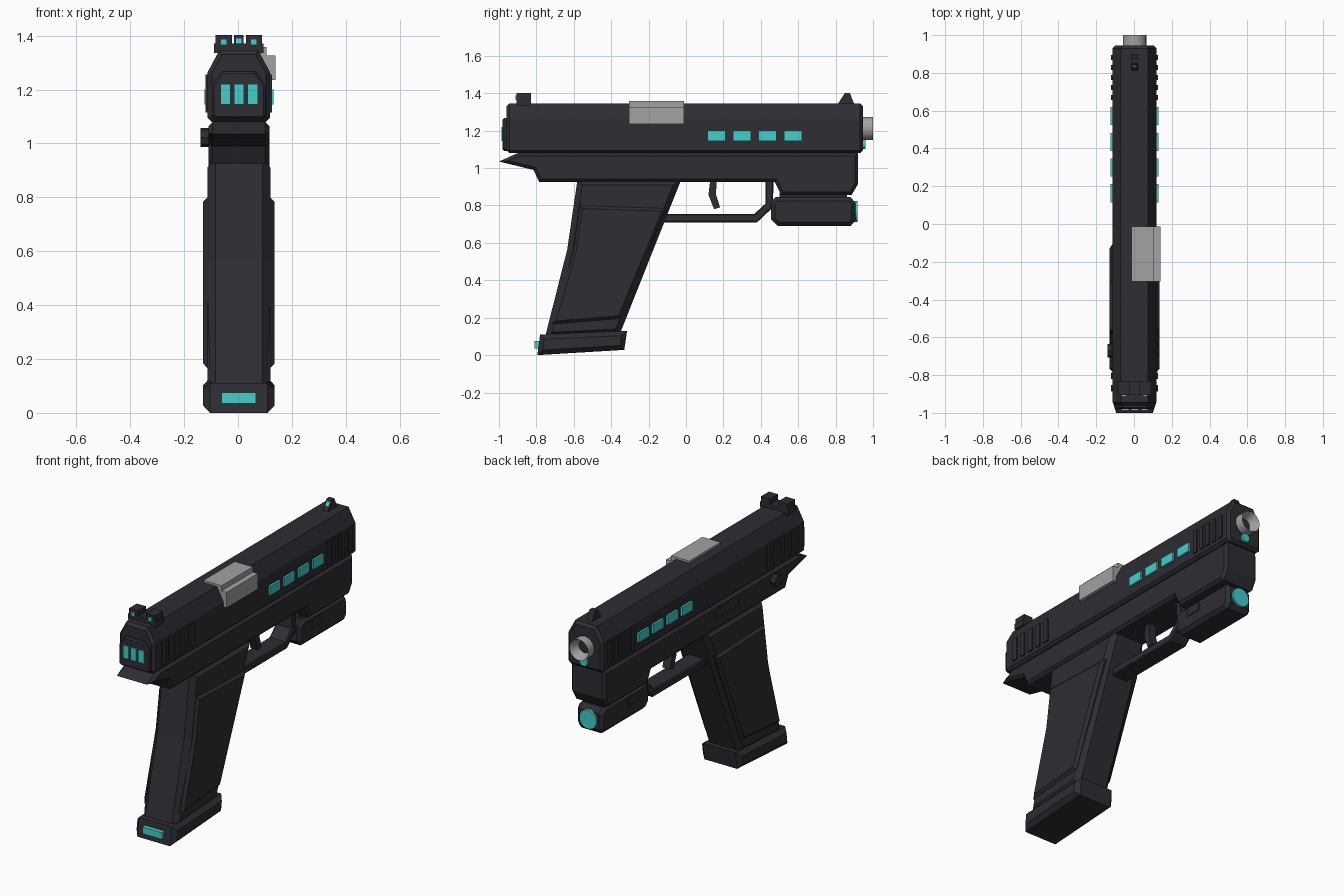
import bpy, bmesh, math
from mathutils import Matrix, Vector

if "Cube" in bpy.data.objects:
    bpy.data.objects.remove(bpy.data.objects["Cube"])

X0 = 0.003  # sideways centre line of the gun


def material(name, rgb):
    m = bpy.data.materials.new(name)
    m.diffuse_color = (*rgb, 1)
    m.use_nodes = True
    m.node_tree.nodes["Principled BSDF"].inputs["Base Color"].default_value = m.diffuse_color
    return m


DARK = material("dark_gunmetal", (0.026, 0.026, 0.034))
GREY = material("bare_steel", (0.36, 0.36, 0.37))
TEAL = material("glow_teal", (0.055, 0.62, 0.60))


def finish(name, bm, mat):
    bmesh.ops.recalc_face_normals(bm, faces=bm.faces)
    me = bpy.data.meshes.new(name)
    bm.to_mesh(me)
    bm.free()
    me.materials.append(mat)
    ob = bpy.data.objects.new(name, me)
    bpy.context.collection.objects.link(ob)
    return ob


def prism(name, pts, lo, hi, axis="x", rim=0.0, mat=DARK):
    """Extrude a profile from lo to hi, with a chamfered rim on both caps.
    axis x: points are (y, z); axis y: points are (x, z)."""
    lo, hi = lo + rim, hi - rim
    bm = bmesh.new()
    place = (lambda a, b, t: (t, a, b)) if axis == "x" else (lambda a, b, t: (a, t, b))
    v0 = [bm.verts.new(place(a, b, lo)) for a, b in pts]
    v1 = [bm.verts.new(place(a, b, hi)) for a, b in pts]
    caps = [bm.faces.new(v0), bm.faces.new(v1)]
    n = len(pts)
    for i in range(n):
        j = (i + 1) % n
        bm.faces.new((v0[i], v0[j], v1[j], v1[i]))
    bmesh.ops.recalc_face_normals(bm, faces=bm.faces)
    if rim:
        bmesh.ops.inset_region(bm, faces=caps, thickness=rim, depth=rim, use_even_offset=True)
    return finish(name, bm, mat)


def box(name, x, y, z, mat=DARK):
    return prism(name, [(y[0], z[0]), (y[1], z[0]), (y[1], z[1]), (y[0], z[1])], x[0], x[1], mat=mat)


def cylinder(name, centre, radius, depth, axis="y", sides=24, mat=DARK, bore=None):
    bm = bmesh.new()
    rot = Matrix.Rotation(math.radians(-90), 4, "X" if axis == "y" else "Y")
    bmesh.ops.create_cone(bm, cap_ends=True, segments=sides, radius1=radius, radius2=radius,
                          depth=depth, matrix=Matrix.Translation(centre) @ rot)
    if bore:  # hollow out the +y end
        cap = max(bm.faces, key=lambda f: f.calc_center_median().y)
        bmesh.ops.inset_region(bm, faces=[cap], thickness=radius - bore, use_even_offset=True)
        bmesh.ops.translate(bm, verts=cap.verts, vec=(0, -depth * 0.6, 0))
    ob = finish(name, bm, mat)
    bpy.context.view_layer.objects.active = ob
    ob.select_set(True)
    bpy.ops.object.shade_smooth_by_angle(angle=math.radians(35))
    ob.select_set(False)
    return ob


# slide and its rear plate
half = [(0.1, 1.08), (0.116, 1.095), (0.116, 1.264), (0.072, 1.346)]
section = [(X0 + x, z) for x, z in half] + [(X0 - x, z) for x, z in reversed(half)]
prism("slide", section, -0.96, 0.946, "y", rim=0.016)
plate = [(X0 + x * 0.86, 1.18 + (z - 1.213) * 0.66) for x, z in half]
plate += [(2 * X0 - x, z) for x, z in reversed(plate)]
prism("slide_rear_plate", plate, -0.98, -0.95, "y", rim=0.008)
for i, x in enumerate((-0.046, 0.004, 0.055)):
    box(f"rear_light_bar_{i}", (x - 0.019, x + 0.019), (-0.987, -0.978), (1.145, 1.22), TEAL)

# grip serrations and side light plates, both sides
for s, side in ((1, "right"), (-1, "left")):
    def sided(a, b):
        return sorted((X0 + s * a, X0 + s * b))
    for k, (start, pitch, w) in enumerate(((-0.87, 0.066, 0.035), (0.67, 0.053, 0.028))):
        for i in range(5):
            y = start + i * pitch
            box(f"serration_{side}_{k}_{i}", sided(0.11, 0.124), (y - w / 2, y + w / 2), (1.115, 1.255))
    for i in range(4):
        y = 0.163 + i * 0.136
        box(f"side_light_{side}_{i}", sided(0.115, 0.128), (y - 0.048, y + 0.048), (1.145, 1.2), TEAL)

# ejection port cover
box("port_top", (-0.013, 0.106), (-0.305, -0.012), (1.3, 1.358), GREY)
box("port_side", (0.09, 0.139), (-0.305, -0.012), (1.235, 1.327), GREY)

# sights
box("rear_sight_base", (X0 - 0.092, X0 + 0.092), (-0.905, -0.83), (1.335, 1.37))
for s in (-1, 1):
    c = X0 + s * 0.056
    box(f"rear_sight_post_{s}", (c - 0.03, c + 0.03), (-0.905, -0.83), (1.365, 1.402))
    box(f"rear_sight_dot_{s}", (c - 0.012, c + 0.012), (-0.912, -0.904), (1.365, 1.388), TEAL)
prism("front_sight", [(0.81, 1.34), (0.85, 1.402), (0.876, 1.402), (0.9, 1.34)], X0 - 0.017, X0 + 0.017)
prism("front_sight_dot", [(0.829, 1.37), (0.842, 1.39), (0.849, 1.388), (0.836, 1.368)],
      X0 - 0.01, X0 + 0.01, mat=TEAL)

# barrel and guide rod
cylinder("barrel", (X0, 0.95, 1.212), 0.062, 0.1, mat=GREY, bore=0.035)
cylinder("guide_rod", (X0, 0.945, 1.127), 0.026, 0.028, mat=TEAL, sides=16)

# frame with beavertail and dust cover
prism("frame", [(-1, 1.035), (-0.9, 1.08), (0.92, 1.08), (0.92, 0.915), (0.885, 0.855), (0.51, 0.855),
                (0.475, 0.925), (-0.785, 0.925), (-0.815, 0.99)], X0 - 0.113, X0 + 0.113, rim=0.016)

# grip, raised panels and magazine base
prism("grip", [(-0.58, 0.94), (-0.025, 0.94), (-0.355, 0.11), (-0.755, 0.09), (-0.635, 0.565)],
      X0 - 0.117, X0 + 0.117, rim=0.03)
prism("grip_panels", [(-0.567, 0.80), (-0.105, 0.785), (-0.35, 0.195), (-0.715, 0.165), (-0.602, 0.56)],
      X0 - 0.132, X0 + 0.132, rim=0.016)
prism("magazine_base", [(-0.78, 0.11), (-0.795, 0.0), (-0.33, 0.028), (-0.315, 0.13)],
      X0 - 0.132, X0 + 0.132, rim=0.025)
box("base_light", (X0 - 0.064, X0 + 0.064), (-0.81, -0.77), (0.035, 0.075), TEAL)

# trigger guard and trigger
prism("trigger_guard", [(-0.16, 0.755), (0.365, 0.755), (0.425, 0.81), (0.425, 0.94), (0.468, 0.94),
                        (0.465, 0.79), (0.38, 0.71), (-0.16, 0.71)], X0 - 0.055, X0 + 0.055, rim=0.006)
prism("trigger", [(0.13, 0.94), (0.165, 0.94), (0.16, 0.86), (0.182, 0.79), (0.15, 0.78), (0.12, 0.857)],
      X0 - 0.025, X0 + 0.025)

# under-barrel light
prism("lamp_body", [(0.455, 0.82), (0.48, 0.845), (0.88, 0.845), (0.905, 0.815), (0.905, 0.72),
                    (0.88, 0.69), (0.49, 0.69), (0.455, 0.725)], X0 - 0.085, X0 + 0.085, rim=0.02)
box("lamp_mount", (X0 - 0.05, X0 + 0.05), (0.5, 0.86), (0.83, 0.87))
box("lamp_switch", (X0 - 0.09, X0 + 0.09), (0.567, 0.66), (0.768, 0.82))
cylinder("lamp_lens", (X0, 0.905, 0.768), 0.056, 0.022, mat=TEAL)

# left side controls
box("slide_stop", (-0.122, -0.1), (-0.32, -0.12), (1.005, 1.04))
cylinder("takedown_pin", (-0.125, -0.67, 1.022), 0.036, 0.03, axis="x", sides=8)
